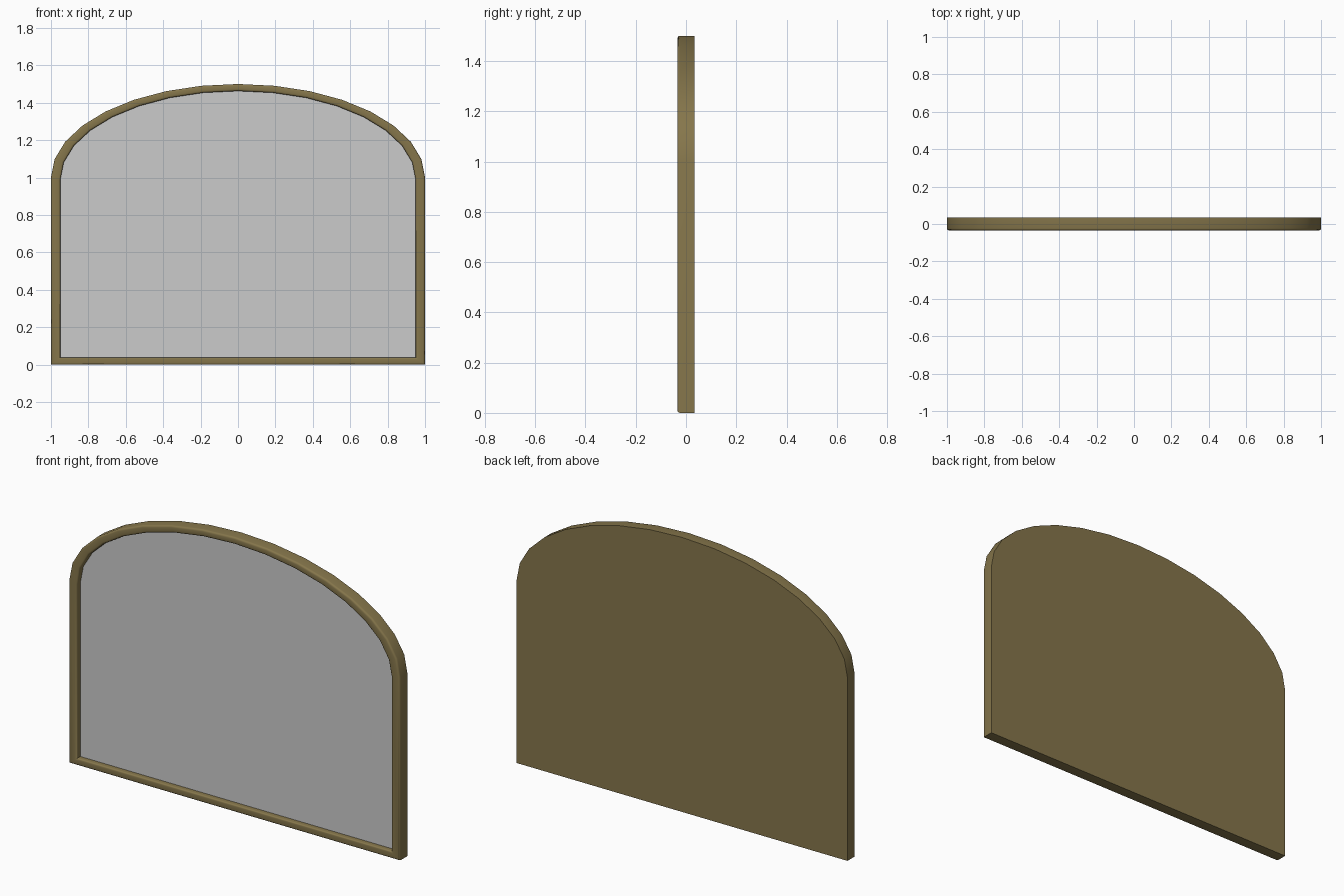
import bpy, bmesh, math

if "Cube" in bpy.data.objects:
    bpy.data.objects.remove(bpy.data.objects["Cube"])

W, STRAIGHT, RISE, SEG = 1.0, 1.0, 0.5, 16
Y_FRONT, Y_BACK, Y_GLASS = -0.034, 0.034, -0.004
INSET = 0.95
MID_Z = (STRAIGHT + RISE) / 2


def arch(bm, scale, y):
    """Arched outline, scaled about its centre, at depth y."""
    pts = [(-W, 0), (W, 0)]
    for i in range(SEG + 1):
        a = math.pi * i / SEG
        pts.append((W * math.cos(a), STRAIGHT + RISE * math.sin(a)))
    return [bm.verts.new((x * scale, y, MID_Z + (z - MID_Z) * scale)) for x, z in pts]


def bridge(bm, a, b):
    n = len(a)
    for i in range(n):
        j = (i + 1) % n
        bm.faces.new((a[i], a[j], b[j], b[i]))


def finish(bm, name):
    mesh = bpy.data.meshes.new(name)
    bm.to_mesh(mesh)
    bm.free()
    obj = bpy.data.objects.new(name, mesh)
    bpy.context.collection.objects.link(obj)
    return obj


# Frame with closed back and recessed front
bm = bmesh.new()
back = arch(bm, 1, Y_BACK)
outer = arch(bm, 1, Y_FRONT)
inner = arch(bm, INSET, Y_FRONT)
recess = arch(bm, INSET, Y_GLASS)
bm.faces.new(list(reversed(back)))
for a, b in ((back, outer), (outer, inner), (inner, recess)):
    bridge(bm, a, b)

# Rounded front edges, inside and outside
rims = []
for loop in (outer, inner):
    for i, v in enumerate(loop):
        rims.append(bm.edges.get((v, loop[(i + 1) % len(loop)])))
bmesh.ops.bevel(bm, geom=rims, offset=0.01, offset_type='OFFSET',
                segments=3, profile=0.5, affect='EDGES')
bmesh.ops.recalc_face_normals(bm, faces=bm.faces)
frame = finish(bm, "mirror_frame")
mat = bpy.data.materials.new("antique_gold")
mat.diffuse_color = (0.235, 0.18, 0.07, 1)
mat.use_nodes = True
mat.node_tree.nodes["Principled BSDF"].inputs["Base Color"].default_value = mat.diffuse_color
frame.data.materials.append(mat)
bpy.context.view_layer.objects.active = frame
frame.select_set(True)
bpy.ops.object.shade_smooth_by_angle(angle=math.radians(35))

# Mirror glass filling the recess, facing the front
bm = bmesh.new()
face = bm.faces.new(arch(bm, INSET, Y_GLASS))
face.normal_update()
if face.normal.y > 0:
    face.normal_flip()
finish(bm, "mirror_glass")
